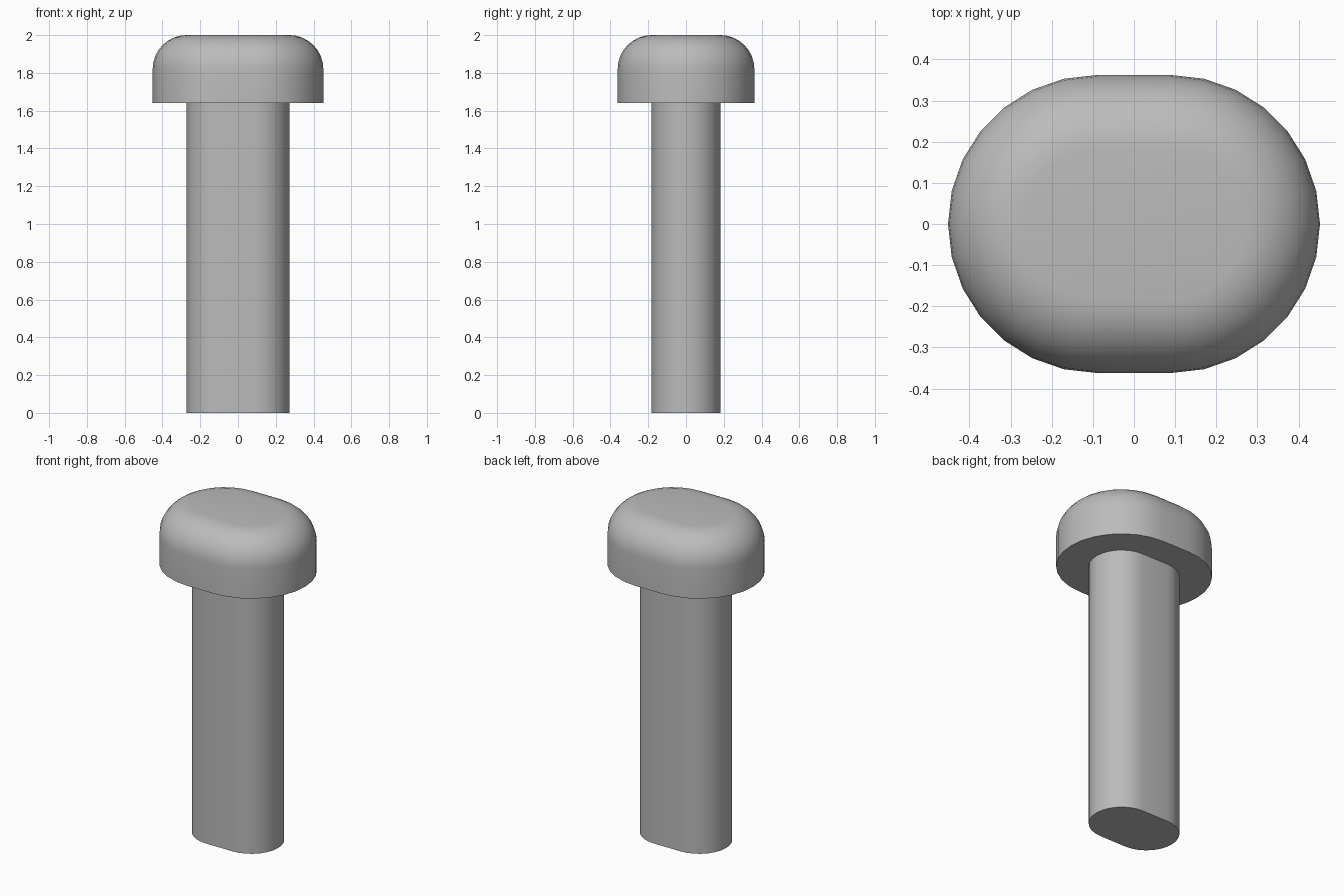
import bpy
import bmesh
from math import sin, cos, pi, radians

HALF_FLAT = 0.09      # half length of the straight sides
SHAFT_R = 0.182
HEAD_R = 0.362
FILLET = 0.18
NECK_Z = 1.64
TOP_Z = 2.0
ARC_STEPS = 14        # segments in each rounded end
FILLET_STEPS = 8

cube = bpy.data.objects.get("Cube")
if cube:
    bpy.data.objects.remove(cube, do_unlink=True)

grey = bpy.data.materials.new("plain grey")
grey.use_nodes = True
colour = (0.5, 0.5, 0.5, 1.0)
grey.diffuse_color = colour
grey.node_tree.nodes["Principled BSDF"].inputs["Base Color"].default_value = colour


def slot_ring(bm, radius, z):
    """Ring of vertices around a slot outline with two rounded ends."""
    ring = []
    for side in (1, -1):
        for i in range(ARC_STEPS + 1):
            a = -pi / 2 + pi * i / ARC_STEPS
            ring.append(bm.verts.new((side * (HALF_FLAT + radius * cos(a)),
                                      side * radius * sin(a), z)))
    return ring


def loft(name, profile, cap_bottom=False, cap_top=False):
    """Skin slot outlines through a list of (radius, height) pairs."""
    bm = bmesh.new()
    rings = [slot_ring(bm, r, z) for r, z in profile]
    for low, high in zip(rings, rings[1:]):
        for i in range(len(low)):
            j = (i + 1) % len(low)
            bm.faces.new((low[i], low[j], high[j], high[i]))
    if cap_bottom:
        bm.faces.new(rings[0][::-1])
    if cap_top:
        bm.faces.new(rings[-1])
    mesh = bpy.data.meshes.new(name)
    bm.to_mesh(mesh)
    bm.free()
    mesh.materials.append(grey)
    obj = bpy.data.objects.new(name, mesh)
    bpy.context.collection.objects.link(obj)
    bpy.ops.object.select_all(action="DESELECT")
    obj.select_set(True)
    bpy.context.view_layer.objects.active = obj
    bpy.ops.object.shade_smooth_by_angle(angle=radians(30))


# Shaft, open where it meets the head
loft("shaft", [(SHAFT_R, 0), (SHAFT_R, NECK_Z)], cap_bottom=True)

# Head: flat underside, straight wall, rounded rim and flat top
head = [(SHAFT_R, NECK_Z), (HEAD_R, NECK_Z)]
for k in range(FILLET_STEPS + 1):
    t = pi / 2 * k / FILLET_STEPS
    head.append((HEAD_R - FILLET + FILLET * cos(t),
                 TOP_Z - FILLET + FILLET * sin(t)))
loft("head", head, cap_top=True)
